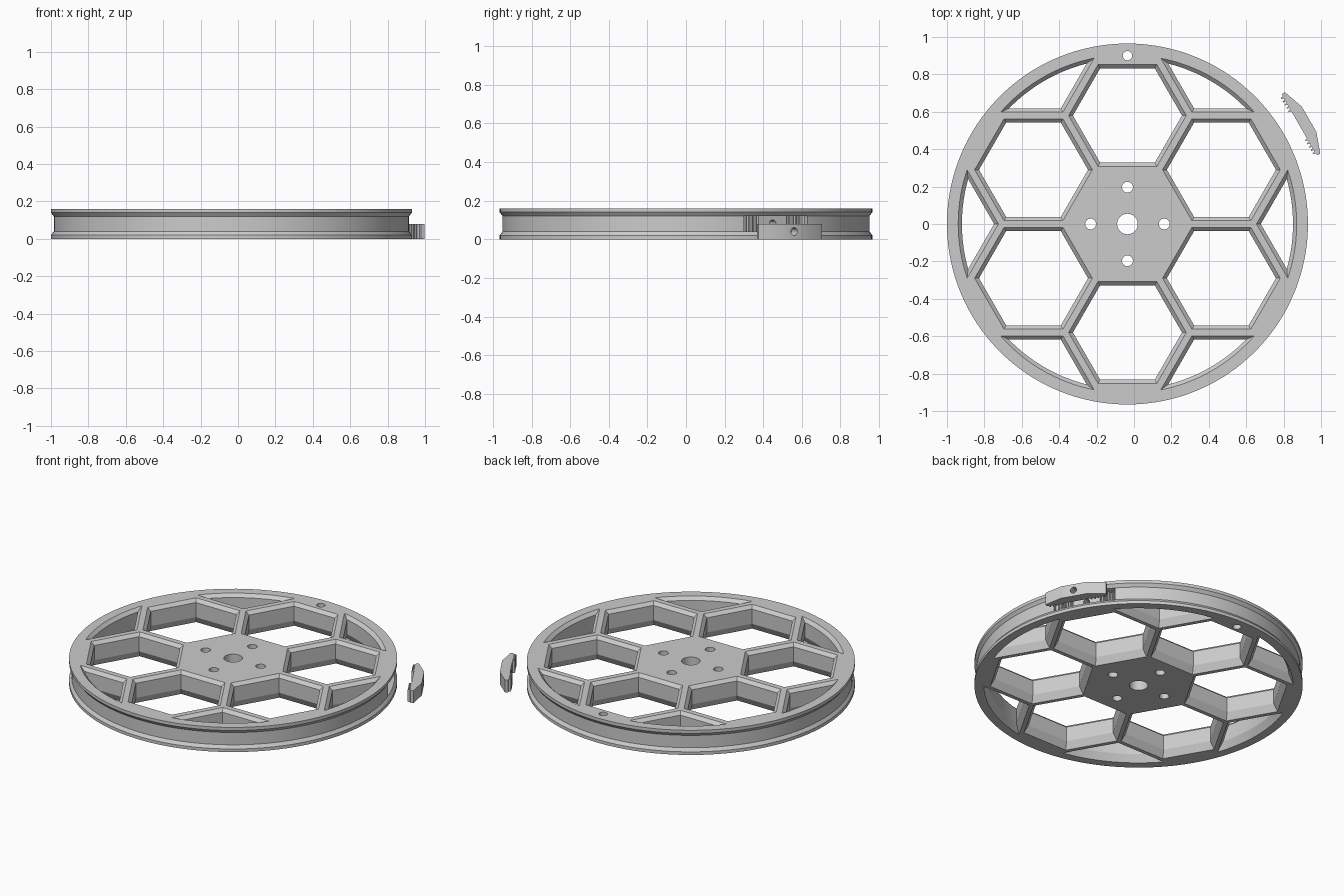
import bpy, bmesh, math
from mathutils import Matrix, Vector

if "Cube" in bpy.data.objects:
    bpy.data.objects.remove(bpy.data.objects["Cube"])

CX, H = -0.035, 0.16          # wheel axis position and wheel height
PITCH, HALF = 0.58, 0.2525    # honeycomb spacing, half flat-to-flat of a cell
grey = bpy.data.materials.new("light_grey")
grey.diffuse_color = (0.6, 0.6, 0.6, 1)
grey.use_nodes = True
grey.node_tree.nodes["Principled BSDF"].inputs["Base Color"].default_value = grey.diffuse_color


def loft(bm, loops, mat=Matrix()):
    """Skin a stack of equal-length loops and cap both ends."""
    rings = [[bm.verts.new(mat @ Vector(p)) for p in lp] for lp in loops]
    n = len(rings[0])
    for a, b in zip(rings, rings[1:]):
        for i in range(n):
            j = (i + 1) % n
            bm.faces.new((a[i], a[j], b[j], b[i]))
    bm.faces.new(rings[0][::-1])
    bm.faces.new(rings[-1])


def circle(r, z, n, x=0, y=0):
    return [(x + r * math.cos(2 * math.pi * i / n), y + r * math.sin(2 * math.pi * i / n), z)
            for i in range(n)]


def finish(bm, name):
    bmesh.ops.recalc_face_normals(bm, faces=bm.faces[:])
    me = bpy.data.meshes.new(name)
    bm.to_mesh(me)
    bm.free()
    me.materials.append(grey)
    ob = bpy.data.objects.new(name, me)
    bpy.context.collection.objects.link(ob)
    return ob


def cut(target, cutter):
    mod = target.modifiers.new("cut", 'BOOLEAN')
    mod.operation, mod.solver, mod.object = 'DIFFERENCE', 'EXACT', cutter
    bpy.ops.object.select_all(action='DESELECT')
    bpy.context.view_layer.objects.active = target
    target.select_set(True)
    bpy.ops.object.modifier_apply(modifier=mod.name)
    bpy.data.objects.remove(cutter)


def rot(deg):
    return Matrix.Rotation(math.radians(deg), 4, 'Z')


# wheel body with a shallow groove round the rim
bm = bmesh.new()
loft(bm, [circle(r, z, 128) for r, z in
          [(.965, 0), (.965, .02), (.95, .04), (.95, .12), (.965, .14), (.965, H)]])
wheel = finish(bm, "wheel")

# opening profile: (z, outward offset) chamfered at top and bottom
LEVELS = [(-.01, .0306), (.045, 0), (H - .02, 0), (H + .01, .03)]


def hex_loop(z, off):
    return circle((HALF + off) * 2 / math.sqrt(3), z, 6, 0, PITCH)


def segment_loop(z, off):
    rc = .885 + off
    a = PITCH * math.sqrt(3) - (HALF + off) * 2 / math.sqrt(3)
    t = (-a + math.sqrt(a * a - 4 * (a * a - rc * rc))) / 2
    ang = math.atan2(t * math.sqrt(3) / 2, a + t / 2)
    arc = [-ang + 2 * ang * i / 16 for i in range(17)]
    return [(a, 0, z)] + [(rc * math.cos(q), rc * math.sin(q), z) for q in arc]


# six hexagonal windows and six rim windows
bm = bmesh.new()
for k in range(6):
    loft(bm, [hex_loop(*l) for l in LEVELS], rot(60 * k))
    loft(bm, [segment_loop(*l) for l in LEVELS], rot(60 * k))
cut(wheel, finish(bm, "window_cutter"))

# axle bore, four bolt holes, one rim hole
bm = bmesh.new()
for x, y, r in [(0, 0, .055), (.197, 0, .029), (-.197, 0, .029),
                (0, .197, .029), (0, -.197, .029), (0, .9, .025)]:
    loft(bm, [circle(r, z, 32, x, y) for z in (-.05, H + .05)])
cut(wheel, finish(bm, "hole_cutter"))


def toothed_edge(base, depth):
    """Inner edge of the clip: plain middle, five teeth on each side."""
    half = [(base, .078)]
    for i in range(5):
        v = .084 + i * .02
        half += [(base, v), (base - depth, v + .003), (base - depth, v + .009), (base, v + .012)]
    return [(u, -v) for u, v in half[::-1]] + half


def radial_hole(z, u0, u1):
    bm = bmesh.new()
    loft(bm, [[(u, x, z + y) for x, y, _ in circle(.02, 0, 24)] for u in (u0, u1)], rot(30))
    return finish(bm, "radial_hole_cutter")


# toothed pocket in the rim groove for the clip
bm = bmesh.new()
pocket = toothed_edge(.897, .014) + [(.9, .19), (1.05, .19), (1.05, -.19), (.9, -.19)]
loft(bm, [[(u, v, z) for u, v in pocket] for z in (.04, .12)], rot(30))
cut(wheel, finish(bm, "pocket_cutter"))
cut(wheel, radial_hole(.08, .78, 1.05))

# loose toothed clip beside the wheel
bm = bmesh.new()
outline = toothed_edge(1.06, .014) + [(1.063, .188), (1.081, .19), (1.121, .078),
                                      (1.121, -.078), (1.081, -.19), (1.063, -.188)]
loft(bm, [[(u, v, z) for u, v in outline] for z in (0, .08)], rot(30))
clip = finish(bm, "rim_clip")
cut(clip, radial_hole(.04, 1.0, 1.2))

for ob in (wheel, clip):
    ob.location.x = CX
    bpy.ops.object.select_all(action='DESELECT')
    bpy.context.view_layer.objects.active = ob
    ob.select_set(True)
    bpy.ops.object.shade_smooth_by_angle(angle=math.radians(25))
